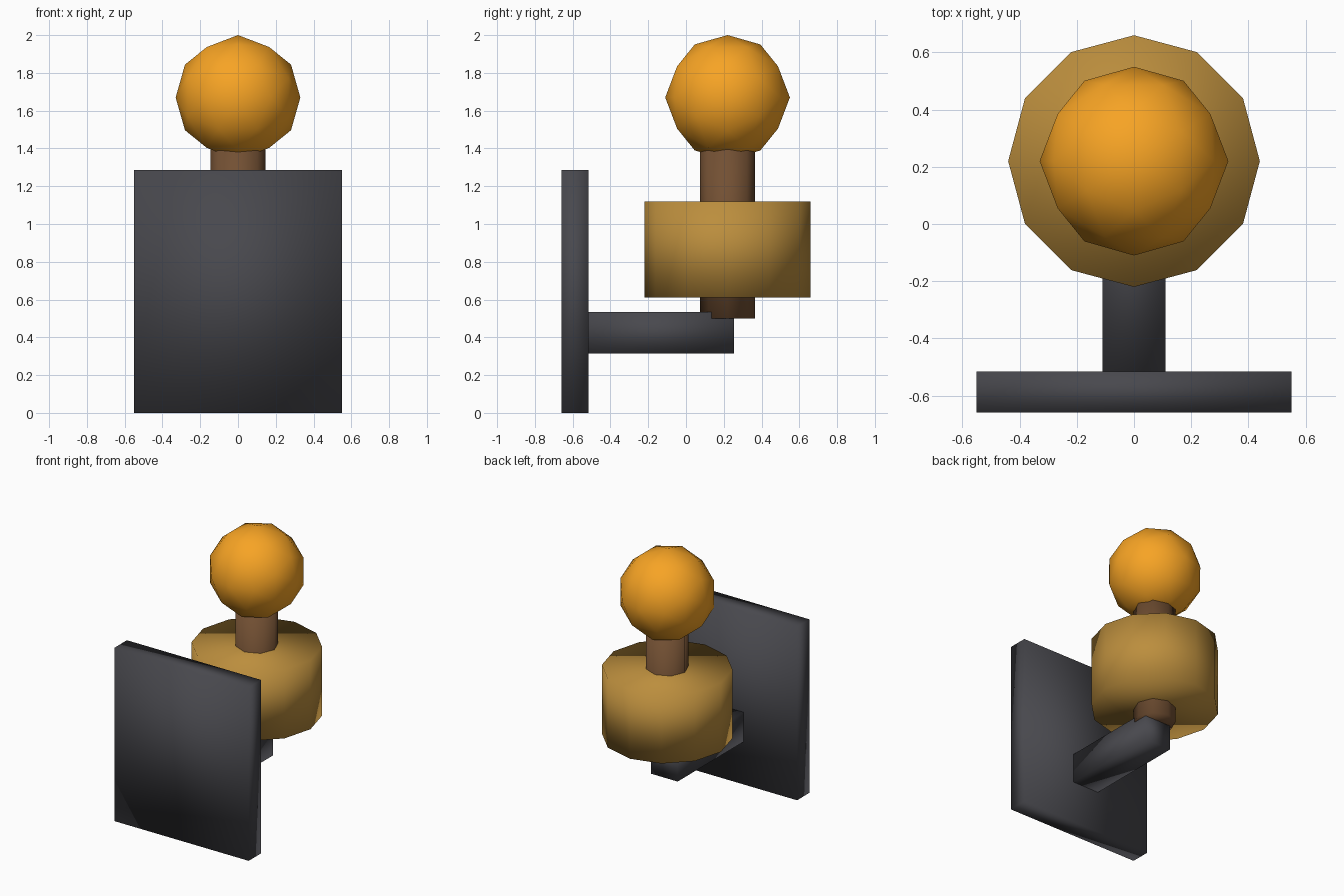
import bpy, bmesh
from itertools import combinations
from mathutils import Vector

if "Cube" in bpy.data.objects:
    bpy.data.objects.remove(bpy.data.objects["Cube"])

CY = 0.22  # y of the vertical axis shared by stem, drum and ball


def material(name, rgb):
    m = bpy.data.materials.new(name)
    m.diffuse_color = (*rgb, 1)
    m.use_nodes = True
    m.node_tree.nodes["Principled BSDF"].inputs["Base Color"].default_value = m.diffuse_color
    return m


dark = material("dark_metal", (0.065, 0.065, 0.075))
brown = material("brown", (0.17, 0.08, 0.033))
brass = material("brass", (0.50, 0.27, 0.047))
amber = material("amber", (0.93, 0.37, 0.018))


def finish(obj, name, mat):
    obj.name = name
    obj.data.materials.append(mat)
    for p in obj.data.polygons:
        p.use_smooth = True


def box(name, lo, hi, mat):
    lo, hi = Vector(lo), Vector(hi)
    bpy.ops.mesh.primitive_cube_add(size=1, location=(lo + hi) / 2)
    obj = bpy.context.object
    for v in obj.data.vertices:
        v.co = v.co * (hi - lo)
    finish(obj, name, mat)


def cylinder(name, sides, radius, z0, z1, mat):
    bpy.ops.mesh.primitive_cylinder_add(vertices=sides, radius=radius, depth=z1 - z0,
                                        location=(0, CY, (z0 + z1) / 2))
    finish(bpy.context.object, name, mat)


def ball(name, radius, z, mat):
    # icosahedron aligned to the axes, divided once and pushed out to the sphere
    t = (1 + 5 ** 0.5) / 2
    pts = []
    for a in (-1, 1):
        for b in (-t, t):
            pts += [Vector((a, b, 0)), Vector((b, 0, a)), Vector((0, a, b))]
    pts += [(p + q) / 2 for p, q in combinations(pts, 2) if (p - q).length < 2.1]
    bm = bmesh.new()
    for p in pts:
        bm.verts.new(p.normalized() * radius)
    bmesh.ops.convex_hull(bm, input=bm.verts)
    bmesh.ops.recalc_face_normals(bm, faces=bm.faces)
    me = bpy.data.meshes.new(name)
    bm.to_mesh(me)
    bm.free()
    obj = bpy.data.objects.new(name, me)
    obj.location = (0, CY, z)
    bpy.context.collection.objects.link(obj)
    finish(obj, name, mat)


# wall plate and the arm reaching back from it
box("wall_plate", (-0.55, -0.66, 0), (0.55, -0.515, 1.285), dark)
box("arm", (-0.11, -0.515, 0.315), (0.11, 0.255, 0.535), dark)

# stem, drum collar and ball on top
cylinder("stem", 8, 0.145, 0.50, 1.42, brown)
cylinder("drum", 12, 0.44, 0.61, 1.12, brass)
ball("ball", 0.33, 1.67, amber)
